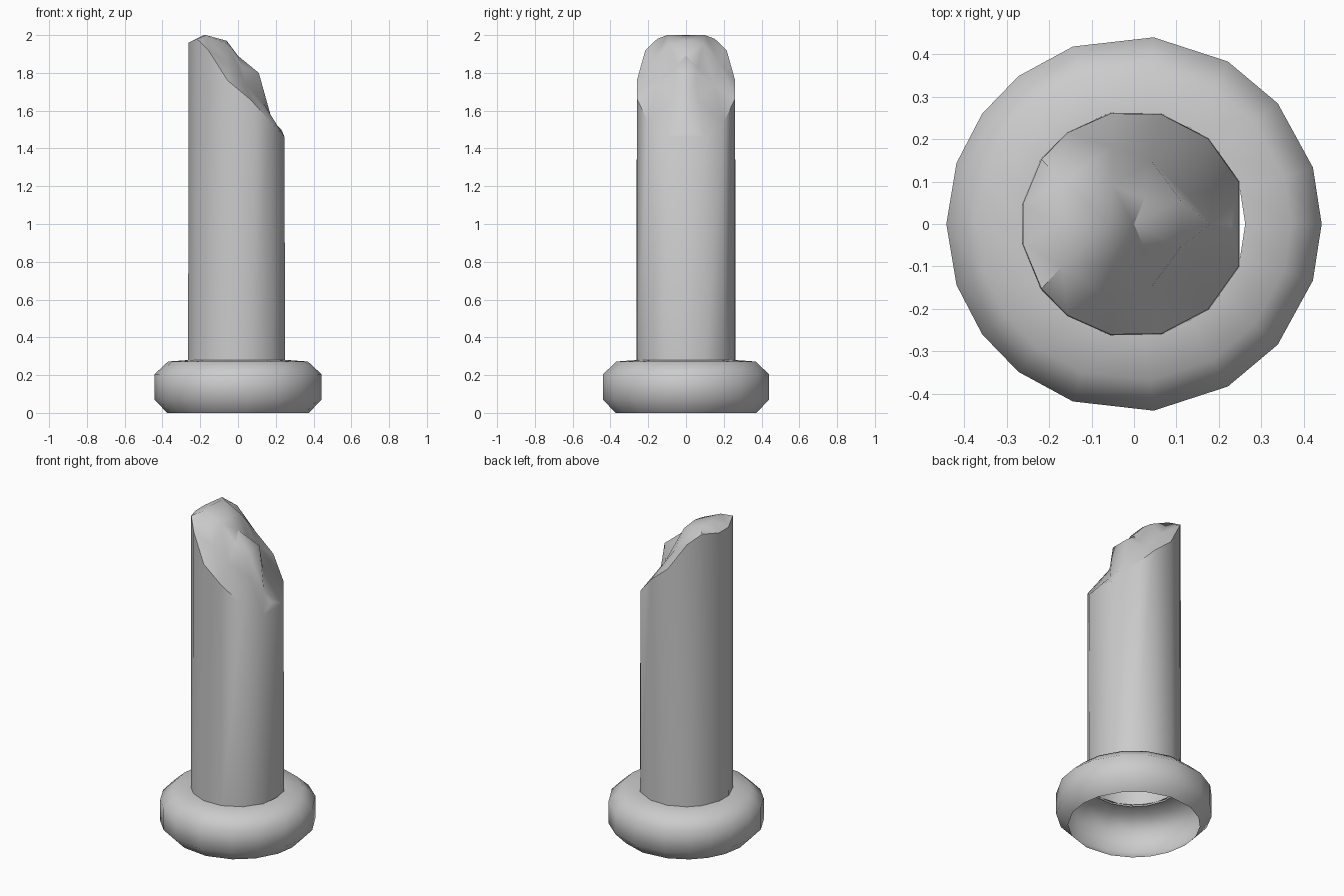
import bpy, bmesh, math
from mathutils import Vector
from mathutils.geometry import delaunay_2d_cdt

if "Cube" in bpy.data.objects:
    bpy.data.objects.remove(bpy.data.objects["Cube"])

grey = bpy.data.materials.new("stone grey")
grey.diffuse_color = (0.6, 0.6, 0.6, 1)
grey.use_nodes = True
grey.node_tree.nodes["Principled BSDF"].inputs["Base Color"].default_value = grey.diffuse_color


def around(half):
    """Mirror a list of angles (0..180) over the x axis, counter-clockwise."""
    return half + [360 - a for a in reversed(half) if a not in (0, 180)]


def ring(bm, angles, r, z):
    return [bm.verts.new((r * math.cos(math.radians(a)), r * math.sin(math.radians(a)), z))
            for a in angles]


def bridge(bm, low, high):
    n = len(low)
    for i in range(n):
        j = (i + 1) % n
        bm.faces.new((low[i], low[j], high[j], high[i]))


def finish(bm, name, angle):
    me = bpy.data.meshes.new(name)
    bm.to_mesh(me)
    bm.free()
    me.materials.append(grey)
    ob = bpy.data.objects.new(name, me)
    bpy.context.collection.objects.link(ob)
    bpy.ops.object.select_all(action='DESELECT')
    ob.select_set(True)
    bpy.context.view_layer.objects.active = ob
    bpy.ops.object.shade_smooth_by_angle(angle=math.radians(angle))


# Rounded collar at the foot: an open shell, hollow underneath
bm = bmesh.new()
angles = around([0, 17.5, 40, 60, 84, 109, 128, 144, 161, 180])
profile = [(0.375, 0.0), (0.442, 0.07), (0.442, 0.205), (0.37, 0.272), (0.262, 0.28)]
loops = [ring(bm, angles, r, z) for r, z in profile]
for low, high in zip(loops, loops[1:]):
    bridge(bm, low, high)
finish(bm, "base_collar", 65)

# Shaft with a slanted broken rim
bm = bmesh.new()
angles = around([22, 49, 76, 102, 126, 145, 170])
heights = [1.46, 1.54, 1.66, 1.76, 1.92, 1.98, 1.96]
bottom = ring(bm, angles, 0.268, 0.27)
rim = ring(bm, angles, 0.266, 1.0)
for v, h in zip(rim, heights + heights[::-1]):
    v.co.z = h
bridge(bm, bottom, rim)

# Broken end: interior points with a spur in the middle, mirrored in y
half = [(-0.18, 0, 2.0), (-0.17, 0.10, 2.0), (-0.06, 0, 1.97), (-0.05, 0.09, 1.95),
        (-0.05, 0.18, 1.85), (0.0, 0, 1.89), (0.025, 0.06, 1.83), (0.11, 0.055, 1.80),
        (0.128, 0.065, 1.65), (0.04, 0.15, 1.74), (0.18, 0, 1.55), (0.23, 0, 1.50)]
pts = half + [(x, -y, z) for x, y, z in half if y]
verts = rim + [bm.verts.new(p) for p in pts]
result = delaunay_2d_cdt([Vector(v.co[:2]) for v in verts], [], [], 0, 1e-5)
faces, origin = result[2], result[3]
for f in faces:
    face = bm.faces.new([verts[origin[i][0]] for i in f])
    face.normal_update()
    if face.normal.z < 0:
        face.normal_flip()
finish(bm, "broken_shaft", 42)
